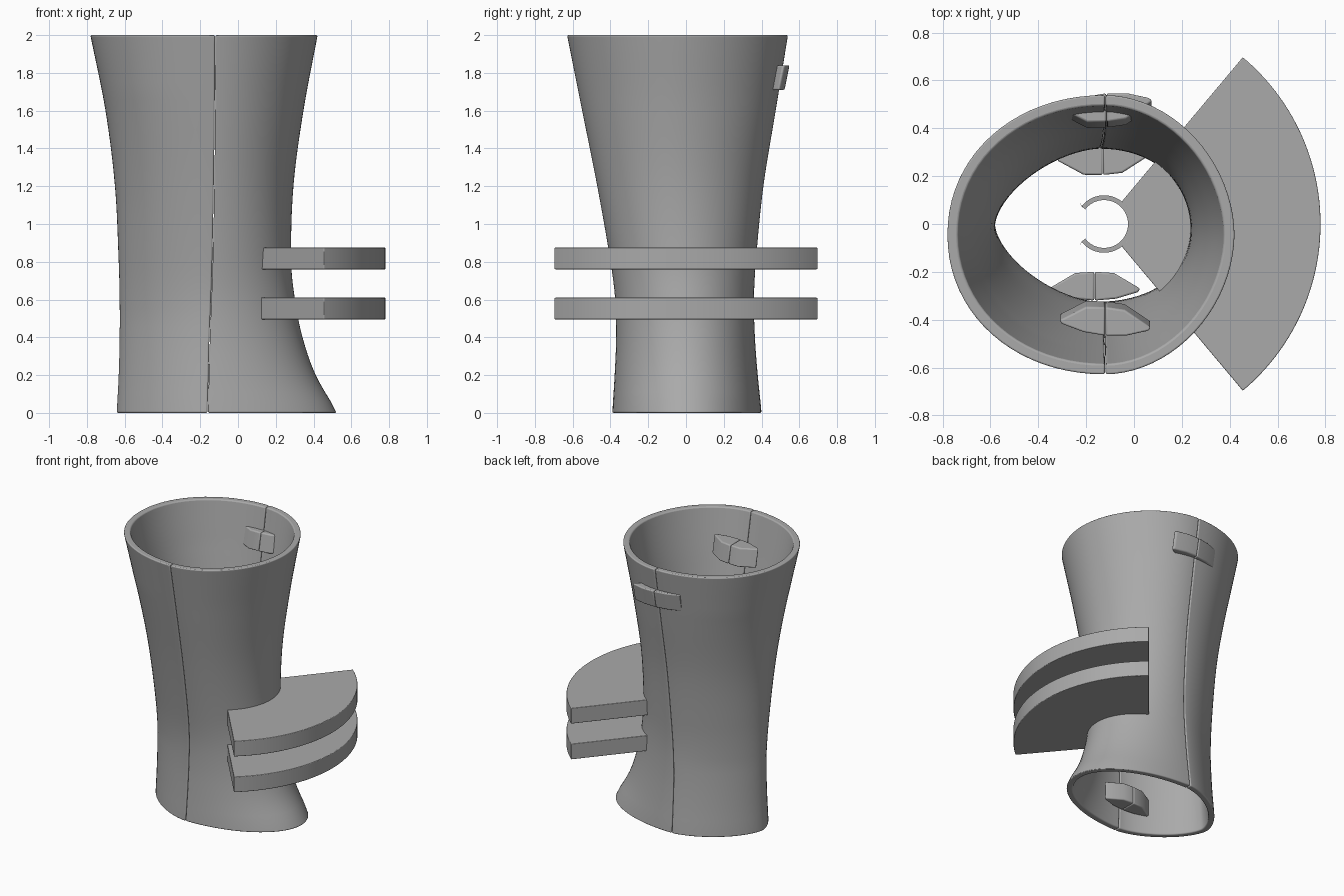
import bpy, bmesh, math

if "Cube" in bpy.data.objects:
    bpy.data.objects.remove(bpy.data.objects["Cube"])

grey = bpy.data.materials.new("plain grey")
grey.diffuse_color = (0.40, 0.40, 0.40, 1)
grey.use_nodes = True
grey.node_tree.nodes["Principled BSDF"].inputs["Base Color"].default_value = grey.diffuse_color


def finish(name, bm, bevel=0.0, angle=35):
    bmesh.ops.recalc_face_normals(bm, faces=bm.faces)
    me = bpy.data.meshes.new(name)
    bm.to_mesh(me)
    bm.free()
    ob = bpy.data.objects.new(name, me)
    bpy.context.collection.objects.link(ob)
    me.materials.append(grey)
    if bevel:
        m = ob.modifiers.new("bevel", 'BEVEL')
        m.width, m.segments, m.limit_method = bevel, 3, 'ANGLE'
        m.angle_limit = math.radians(40)
    bpy.ops.object.select_all(action='DESELECT')
    bpy.context.view_layer.objects.active = ob
    ob.select_set(True)
    bpy.ops.object.shade_smooth_by_angle(angle=math.radians(angle))
    return ob


def prism(name, pts, z0, z1, bevel=0.0, lean=0.0):
    """Extrude an outline from z0 to z1; lean shears it along y."""
    bm = bmesh.new()
    zc = (z0 + z1) / 2
    rings = [[bm.verts.new((x, y + lean * (z - zc), z)) for x, y in pts] for z in (z0, z1)]
    n = len(pts)
    bm.faces.new(rings[0])
    bm.faces.new(rings[1])
    for i in range(n):
        j = (i + 1) % n
        bm.faces.new((rings[0][i], rings[0][j], rings[1][j], rings[1][i]))
    return finish(name, bm, bevel)


# Sleeve profile: z, left x, right x, front y, back y, seam x
KEYS = [(0.01, -0.64, 0.52, -0.39, 0.40, -0.16),
        (0.2, -0.63, 0.41, -0.378, 0.38, -0.155),
        (0.4, -0.625, 0.34, -0.37, 0.365, -0.15),
        (0.6, -0.625, 0.30, -0.375, 0.36, -0.142),
        (0.8, -0.63, 0.28, -0.40, 0.37, -0.135),
        (1.2, -0.65, 0.292, -0.47, 0.41, -0.127),
        (1.6, -0.70, 0.345, -0.55, 0.475, -0.122),
        (2.0, -0.78, 0.42, -0.63, 0.54, -0.12)]


def profile(z):
    """Smooth (Hermite) interpolation of the profile keys."""
    k = max(i for i in range(len(KEYS) - 1) if KEYS[i][0] <= z + 1e-9)

    def slope(i, c):
        a, b = max(i - 1, 0), min(i + 1, len(KEYS) - 1)
        return (KEYS[b][c] - KEYS[a][c]) / (KEYS[b][0] - KEYS[a][0])
    p, q = KEYS[k], KEYS[k + 1]
    h = q[0] - p[0]
    t = (z - p[0]) / h
    return [p[c] * (2*t**3 - 3*t*t + 1) + q[c] * (3*t*t - 2*t**3)
            + h * (slope(k, c) * (t**3 - 2*t*t + t) + slope(k + 1, c) * (t**3 - t*t))
            for c in range(1, 6)]


def half_section(z, side, inset):
    """Half of the cross-section; the left half is pointed near the bottom."""
    xl, xr, yf, yb, xs = profile(z)
    w = max(0.0, min(1.0, (z - 0.5) / 1.2))
    p = 1.6 + 0.47 * w if side < 0 else 2.0 - 0.1 * w
    a = (xr - xs if side > 0 else xs - xl) - inset
    b, cy = (yb - yf) / 2 - inset, (yb + yf) / 2
    out = []
    for i in range(41):
        t = math.pi * i / 40 - math.pi / 2
        c, s = max(0.0, math.cos(t)), math.sin(t)
        out.append((xs + side * (0.0015 + a * c ** (2 / p)),
                    cy + math.copysign(b * abs(s) ** (2 / p), s), z))
    return out


# Two sleeve halves meeting at the front and back seams
for side, name in ((-1, "sleeve_left"), (1, "sleeve_right")):
    bm = bmesh.new()
    rows = []
    for i in range(41):
        z = 0.01 + 1.99 * i / 40
        z = 0.0 if i == 0 else z
        src = max(z, 0.01)
        ring = half_section(src, side, 0) + half_section(src, side, 0.045)[::-1]
        rows.append([bm.verts.new((x, y, z)) for x, y, _ in ring])
    n = len(rows[0])
    for r, s in zip(rows, rows[1:]):
        for i in range(n):
            j = (i + 1) % n
            bm.faces.new((r[i], r[j], s[j], s[i]))
    for r in (rows[0], rows[-1]):
        for i in range(n // 2 - 1):
            bm.faces.new((r[i], r[i + 1], r[n - 2 - i], r[n - 1 - i]))
    finish(name, bm, 0.008)

# Two fan-shaped plates running through the sleeve wall to the central clip
CX = -0.13
ARC = [math.radians(-50 + 100 * i / 48) for i in range(49)]
for name, z0, z1 in (("lower_fan", 0.495, 0.61), ("upper_fan", 0.76, 0.875)):
    outline = [(CX + 0.91 * math.cos(a), 0.91 * math.sin(a)) for a in ARC]
    outline += [(CX + 0.12 * math.cos(a), 0.12 * math.sin(a)) for a in reversed(ARC)]
    prism(name, outline, z0, z1, 0.025)

# Central open ring with flared lips
RING = [math.radians(-142 + 284 * i / 56) for i in range(57)]
outer = [(-0.125 + 0.12 * math.cos(a), 0.12 * math.sin(a)) for a in RING]
inner = [(-0.125 + 0.10 * math.cos(a), 0.10 * math.sin(a)) for a in reversed(RING)]
prism("centre_ring", [(-0.228, -0.095)] + outer + [(-0.228, 0.095), (-0.222, 0.078)]
      + inner + [(-0.222, -0.078)], 0.495, 0.875)


# Seam clips: tapered blocks split in two at the seam
def clip(name, cx, cy, z0, z1, s, lean, turn):
    """s is +1 at the back and -1 at the front; cy is the outer middle."""
    halves = {"left": [(0, 0), (-0.09, -0.008), (-0.18, -0.035), (-0.19, -0.05), (-0.08, -0.115), (0, -0.12)],
              "right": [(0, 0), (0.09, -0.008), (0.18, -0.035), (0.19, -0.05), (0.08, -0.115), (0, -0.12)]}
    for side, pts in halves.items():
        g = -0.001 if side == "left" else 0.001
        prism(name + "_" + side, [(cx + x + g, cy + s * (y + turn * x)) for x, y in pts],
              z0, z1, 0.008, lean)


clip("upper_back_clip", -0.115, 0.535, 1.71, 1.84, 1, 0.2, 0.08)
clip("upper_front_clip", -0.12, -0.455, 1.71, 1.84, -1, -0.2, 0.08)
clip("lower_back_clip", -0.13, 0.325, 0.13, 0.26, 1, 0.0, 0.05)
clip("lower_front_clip", -0.165, -0.32, 0.13, 0.26, -1, 0.0, 0.0)
